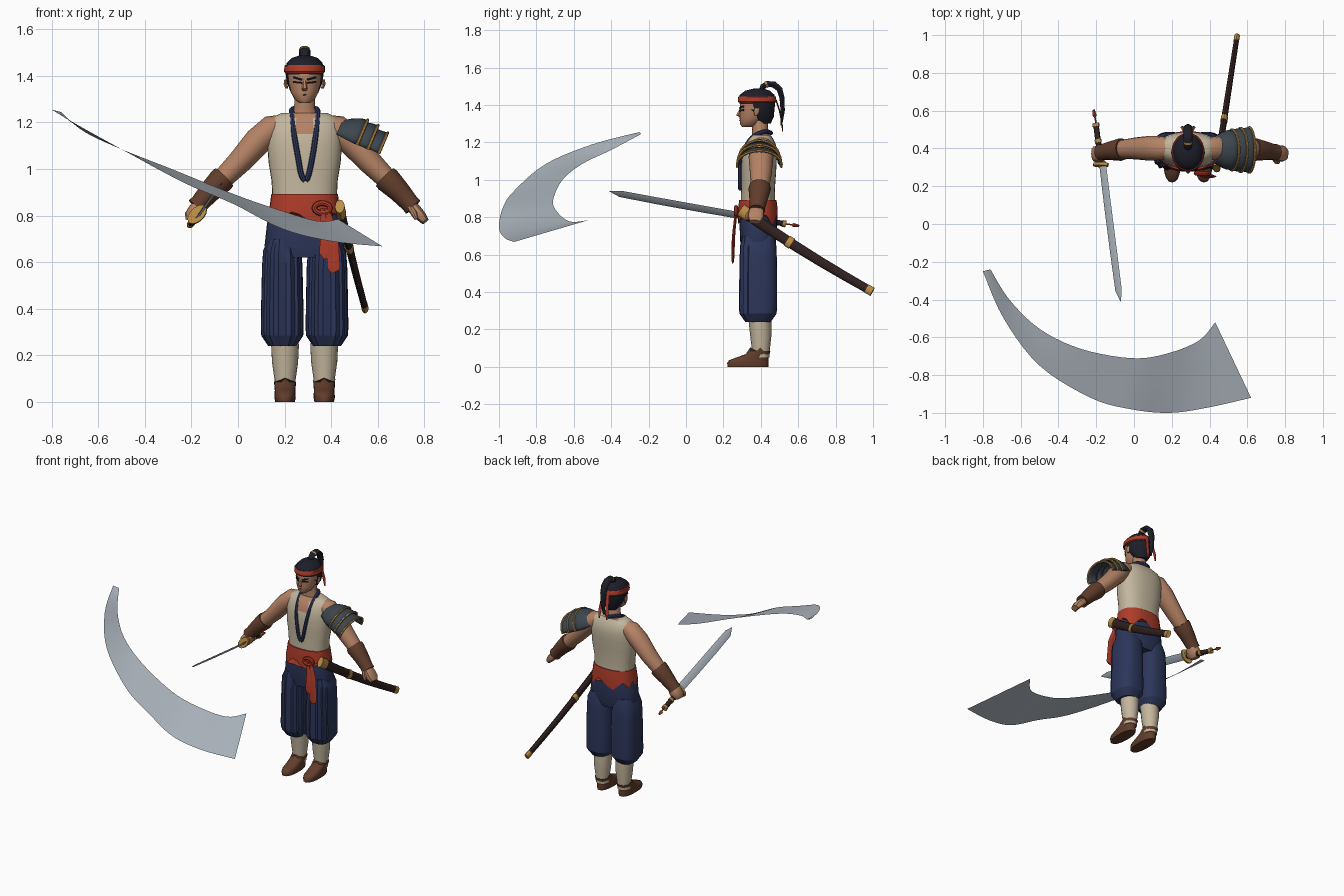
import bpy, bmesh, math
from mathutils import Vector as V

CX = 0.286  # body centre line


def mat(name, r, g, b):
    m = bpy.data.materials.new(name)
    m.diffuse_color = (r, g, b, 1)
    return m


SKIN = mat("skin", 0.46, 0.225, 0.13)
HAIR = mat("black_hair", 0.012, 0.013, 0.022)
RED = mat("red_cloth", 0.42, 0.045, 0.022)
CREAM = mat("cream_cloth", 0.55, 0.47, 0.34)
NAVY = mat("navy_cloth", 0.026, 0.037, 0.105)
LEATHER = mat("brown_leather", 0.12, 0.047, 0.025)
GOLD = mat("gold", 0.5, 0.27, 0.06)
STEEL = mat("steel", 0.44, 0.49, 0.54)
SLATE = mat("slate_armour", 0.045, 0.06, 0.075)
DARK = mat("dark_wood", 0.03, 0.015, 0.014)


def finish(name, bm, mats, rule=None, angle=40):
    bmesh.ops.recalc_face_normals(bm, faces=bm.faces)
    me = bpy.data.meshes.new(name)
    for m in mats:
        me.materials.append(m)
    for f in bm.faces:
        f.smooth = True
        if rule:
            f.material_index = rule(f.calc_center_median())
    bm.to_mesh(me)
    bm.free()
    me.set_sharp_from_angle(angle=math.radians(angle))
    ob = bpy.data.objects.new(name, me)
    bpy.context.collection.objects.link(ob)
    return ob


def sweep(name, mats, secs, n=16, ref=(1, 0, 0), flat=False, e=1.0, warp=None,
          rule=None, cut=None, closed=False, caps=True, angle=40):
    """Rings (x, y, z, radius along ref, radius across) joined along a path."""
    mats = mats if isinstance(mats, list) else [mats]
    bm = bmesh.new()
    P = [V(s[:3]) for s in secs]
    rings, K = [], len(secs)
    for k, s in enumerate(secs):
        a, b = (P[k - 1], P[(k + 1) % K]) if closed else (P[max(k - 1, 0)], P[min(k + 1, K - 1)])
        t = V((0, 0, 1)) if flat else (b - a).normalized()
        u = V(ref)
        u = (u - t * u.dot(t)).normalized()
        w = t.cross(u)
        ring = []
        for i in range(n):
            c, q = math.cos(math.tau * i / n), math.sin(math.tau * i / n)
            c, q = math.copysign(abs(c) ** e, c), math.copysign(abs(q) ** e, q)
            co = P[k] + u * c * s[3] + w * q * s[4]
            ring.append(bm.verts.new(warp(i, k, co) if warp else co))
        rings.append(ring)
    for k in range(K if closed else K - 1):
        A, B = rings[k], rings[(k + 1) % K]
        for i in range(n):
            j = (i + 1) % n
            bm.faces.new((A[i], A[j], B[j], B[i]))
    if caps and not closed:
        bm.faces.new(rings[0])
        bm.faces.new(rings[-1])
    if cut:
        bmesh.ops.delete(bm, geom=[f for f in bm.faces if cut(f.calc_center_median())], context='FACES')
    return finish(name, bm, mats, rule, angle)


def body(name, mats, rows, x=CX, **kw):
    """Horizontal loft from rows of (z, centre y, half width, half depth)."""
    return sweep(name, mats, [(x, cy, z, rx, ry) for z, cy, rx, ry in rows], flat=True, **kw)


def spline(pts, steps=5):
    pts = [V(p) for p in pts]
    out = []
    for i in range(len(pts) - 1):
        a, b, c, d = pts[max(i - 1, 0)], pts[i], pts[i + 1], pts[min(i + 2, len(pts) - 1)]
        for s in range(steps):
            t = s / steps
            out.append(0.5 * (2 * b + (c - a) * t + (2 * a - 5 * b + 4 * c - d) * t * t
                              + (3 * b - a - 3 * c + d) * t ** 3))
    return out + [pts[-1]]


def cord(name, m, pts, r, steps=4, n=8, **kw):
    return sweep(name, m, [(*p, r, r) for p in spline(pts, steps)], n=n, **kw)


# Sweeping slash trail, a single curved sheet
outer = spline([(-.80, -.25, 1.255), (-.69, -.5, 1.19), (-.5, -.75, 1.085), (-.23, -.92, .94), (-.02, -.98, .85),
                (.19, -1, .743), (.40, -.97, .69), (.62, -.92, .668)])
inner = spline([(-.76, -.24, 1.245), (-.66, -.4, 1.16), (-.5, -.555, 1.085), (-.285, -.66, 1.0), (-.02, -.71, .893),
                (.16, -.69, .83), (.34, -.62, .777), (.43, -.52, .785)])
bm = bmesh.new()
rows = [[bm.verts.new(o.lerp(q, t / 4)) for t in range(5)] for o, q in zip(outer, inner)]
for A, B in zip(rows, rows[1:]):
    for t in range(4):
        bm.faces.new((A[t], B[t], B[t + 1], A[t + 1]))
finish("slash_trail", bm, [STEEL])

# Torso with open neckline
body("vest", [CREAM, SKIN],
     [(.87, .385, .138, .093), (.95, .385, .142, .09), (1.03, .388, .155, .093), (1.1, .39, .16, .095),
      (1.15, .395, .16, .092), (1.19, .398, .155, .082), (1.22, .4, .14, .066), (1.24, .402, .10, .05)],
     n=32, e=.85,
     rule=lambda c: int(c.z > 1.15 and c.y < .4 and abs(c.x - CX) < .02 + (c.z - 1.15) * .45))
body("neck", SKIN, [(1.2, .402, .075, .05), (1.235, .4, .058, .046), (1.26, .397, .045, .043), (1.33, .392, .043, .043)])
cord("necklace", NAVY, [(CX, .455, 1.25), (CX - .05, .42, 1.258), (CX - .053, .352, 1.225), (CX - .045, .308, 1.15),
                        (CX - .03, .292, 1.06), (CX - .012, .29, .97), (CX + .012, .29, .96),
                        (CX + .035, .29, 1.06), (CX + .048, .308, 1.15), (CX + .056, .352, 1.225),
                        (CX + .05, .42, 1.258), (CX, .455, 1.25)], .012)

# Trousers: hips and pleated legs
body("trouser_hips", NAVY, [(.62, .385, .15, .085), (.67, .386, .172, .096), (.76, .386, .162, .1), (.88, .385, .142, .097)],
     n=28, e=.85)


def pleat(i, k, co):
    if i % 2 and i > 15 and 0 < k < 6:
        co.y += .012
    return co


for s, side in ((-1, "right"), (1, "left")):
    x = CX + s * .096
    body("trouser_leg_" + side, NAVY,
         [(.24, .385, .06, .068), (.285, .385, .09, .1), (.32, .385, .092, .102), (.45, .386, .09, .102),
          (.58, .386, .087, .1), (.65, .386, .082, .097), (.70, .386, .06, .085)], x, n=30, e=.75, warp=pleat, angle=25)
    x = CX + s * .084
    body("sock_" + side, CREAM, [(.05, .4, .044, .046), (.1, .4, .046, .049), (.17, .4, .056, .057), (.25, .395, .06, .061)], x)
    body("shoe_" + side, LEATHER,
         [(0, .331, .042, .109), (.02, .331, .046, .111), (.035, .335, .045, .106), (.05, .355, .044, .087),
          (.068, .383, .046, .064), (.085, .397, .048, .054)], x, n=20, e=.85,
         warp=lambda i, k, co: co + V((0, 0, .018 if k == 5 and i in (0, 10, 15) else 0)))

# Sash with ragged lower edge, knot and hanging ends
body("sash", RED, [(.79, .384, .158, .107), (.84, .384, .15, .107), (.893, .384, .143, .1)], n=30, e=.85,
     warp=lambda i, k, co: co + V((0, 0, .028 * math.sin(i * math.tau / 5) if k == 0 else 0)))
sweep("sash_knot", RED, [(.362 + .034 * math.cos(a), .268, .832 + .022 * math.sin(a), .012, .012)
                         for a in [math.tau * i / 14 for i in range(14)]], n=8, ref=(0, 1, 0), closed=True)
for dx, zb in ((0, .62), (.032, .56)):
    sweep("sash_end", RED, [(.365 + dx * .4, .268, .83, .014, .007), (.375 + dx, .256, .72, .023, .008),
                            (.378 + dx, .25, zb + .02, .028, .008), (.388 + dx, .25, zb, .02, .005)], n=4, e=.6)

# Arms, bracers and hands
for s, side in ((-1, "right"), (1, "left")):
    def along(rows):
        return [(CX + s * d, y, z, a, b) for d, y, z, a, b in rows]
    sweep("arm_" + side, SKIN, along([(.09, .402, 1.2, .045, .035), (.135, .402, 1.18, .062, .056), (.2, .401, 1.12, .066, .06),
                                      (.28, .4, 1.03, .058, .052), (.36, .395, .95, .048, .044),
                                      (.455, .38, .845, .034, .032)]), ref=(0, 1, 0))
    sweep("bracer_" + side, LEATHER, along([(.345, .396, .965, .057, .054), (.358, .394, .952, .06, .056), (.41, .388, .9, .05, .047),
                                            (.452, .381, .852, .042, .04), (.466, .379, .837, .044, .042)]), ref=(0, 1, 0))
    if s == 1:
        sweep("hand_left", SKIN, along([(.445, .38, .85, .03, .024), (.475, .376, .825, .042, .026),
                                        (.5, .372, .797, .043, .023), (.518, .368, .775, .03, .017)]), ref=(0, 1, 0), n=12, e=.7)
        sweep("thumb", SKIN, along([(.455, .35, .835, .014, .014), (.47, .33, .808, .014, .014),
                                    (.48, .326, .785, .008, .008)]), ref=(0, 1, 0), n=8)
    else:
        sweep("fist_right", SKIN, along([(.44, .38, .86, .028, .025), (.462, .375, .825, .043, .036),
                                         (.48, .37, .795, .044, .037), (.488, .37, .775, .03, .026)]), ref=(0, 1, 0), n=12, e=.7)

# Shoulder guard: three overlapping arched plates with gold edges
ax, up = V((.92, 0, -.39)), V((.39, 0, .92))
for k, (d0, d1, h0, h1, w0, w1) in enumerate(((-.015, .085, .055, .1, .07, .108), (.07, .135, .085, .096, .1, .116),
                                             (.12, .185, .078, .082, .105, .12))):
    bm = bmesh.new()
    arcs = []
    for t in (0, .35, .7, 1):
        d, h, w = d0 + (d1 - d0) * t, h0 + (h1 - h0) * math.sin(t * 1.57), w0 + (w1 - w0) * math.sin(t * 1.57)
        C = V((.44, .392, 1.152)) + ax * d
        arcs.append([C + up * h * math.cos(a) + V((0, w * math.sin(a), 0))
                     for a in [math.radians(-100 + 12.5 * i) for i in range(17)]])
    vs = [[bm.verts.new(p) for p in arc] for arc in arcs]
    for A, B in zip(vs, vs[1:]):
        for i in range(16):
            bm.faces.new((A[i], A[i + 1], B[i + 1], B[i]))
    if k == 0:
        bm.faces.new(vs[0])
    ob = finish("shoulder_plate", bm, [SLATE])
    ob.modifiers.new("thickness", 'SOLIDIFY').thickness = .008
    cord("shoulder_trim", GOLD, arcs[-1], .0065, 1, 6, ref=ax)

# Head and face
body("head", SKIN, [(1.283, .333, .022, .034), (1.297, .34, .042, .05), (1.33, .354, .06, .067), (1.38, .37, .07, .082),
                    (1.42, .375, .075, .088), (1.455, .38, .068, .08), (1.475, .38, .04, .05)], n=24)
body("hair", HAIR, [(1.30, .422, .036, .03), (1.335, .405, .062, .064), (1.375, .388, .077, .085), (1.405, .382, .081, .094),
                    (1.43, .38, .083, .099), (1.455, .38, .077, .092), (1.477, .383, .055, .066), (1.488, .388, .022, .026)],
     n=24, cut=lambda c: c.z < 1.40 and c.y < .365)
body("headband", RED, [(1.413, .38, .084, .099), (1.418, .38, .088, .103), (1.442, .38, .087, .102), (1.447, .38, .082, .098)], n=24)
sweep("nose", SKIN, [(CX, .296, 1.385, .007, .008), (CX, .279, 1.345, .012, .013), (CX, .293, 1.335, .01, .006)], n=6, flat=True)
sweep("mouth", LEATHER, [(CX - .018, .299, 1.317, .004, .003), (CX, .288, 1.319, .004, .004), (CX + .018, .299, 1.317, .004, .003)],
      n=4, ref=(0, 1, 0))
for s in (-1, 1):
    def band(name, m, z0, z1, r):
        sweep(name, m, [(CX + s * .012, .287, z0, .004, r), (CX + s * .03, .294, (z0 + z1) / 2, .004, r),
                        (CX + s * .048, .309, z1, .004, r)], n=6, ref=(0, 1, 0))
    band("eyebrow", HAIR, 1.384, 1.394, .006)
    band("eye", HAIR, 1.370, 1.374, .005)
    sweep("ear", SKIN, [(CX + s * .076, .375, 1.345, .006, .008), (CX + s * .082, .378, 1.365, .008, .016),
                        (CX + s * .082, .38, 1.385, .005, .012)], n=8, flat=True)
    sweep("headband_tail", RED, [(CX + s * .012, .482, 1.425, .012, .004), (CX + s * .02, .50, 1.37, .013, .004),
                                 (CX + s * .028, .512, 1.31, .012, .004), (CX + s * .03, .517, 1.26, .005, .003)], n=4)

# Ponytail and its tie
sweep("ponytail", HAIR, [(CX, .405, 1.47, .022, .02), (CX, .412, 1.5, .02, .016), (CX, .435, 1.513, .023, .016),
                         (CX, .47, 1.51, .025, .018), (CX, .5, 1.485, .024, .017), (CX, .513, 1.44, .023, .014),
                         (CX, .517, 1.37, .018, .012), (CX, .51, 1.29, .004, .004)], n=10)
sweep("hair_tie", GOLD, [(CX, .426, 1.508, .024, .019), (CX, .436, 1.513, .024, .019)], n=10)

# Held sword: blade, guard, grip, tassel
D = (1, 0, 1)
sweep("blade", STEEL, [(-.168, .33, .802, .025, .006), (-.14, .1, .842, .026, .006), (-.108, -.15, .887, .026, .006),
                       (-.082, -.35, .925, .024, .005), (-.07, -.41, .94, .002, .001)], n=4, ref=D)
sweep("guard", GOLD, [(-.174, .322, .803, .05, .03), (-.176, .306, .806, .05, .03)], n=14, ref=D)
sweep("grip", DARK, [(-.174, .32, .803, .017, .013), (-.2, .515, .767, .016, .013)], n=10, ref=D)
for y in (.335, .43, .515):
    f = (y - .32) / .2
    sweep("grip_ring", GOLD, [(-.174 - .027 * f, y, .803 - .037 * f, .02, .016),
                              (-.176 - .027 * f, y + .018, .8 - .037 * f, .02, .016)], n=10, ref=D)
sweep("tassel", RED, [(-.2, .53, .765, .004, .004), (-.207, .565, .76, .004, .004), (-.209, .575, .758, .012, .011),
                      (-.213, .605, .754, .006, .005)], n=8, ref=D)

# Scabbard at the left hip with gold fittings
A, B = V((.438, .30, .835)), V((.545, .99, .405))
for name, m, t0, t1, g in (("scabbard", DARK, 0, 1, 1), ("scabbard_mouth", GOLD, -.01, .06, 1.15),
                           ("scabbard_band", GOLD, .35, .385, 1.15), ("scabbard_tip", GOLD, .965, 1.01, 1.08)):
    secs = []
    for j in range(6):
        t = t0 + (t1 - t0) * j / 5
        p = A.lerp(B, t) - V((0, 0, .012 * math.sin(math.pi * t)))
        r = g * (1 - .25 * t)
        secs.append((*p, .018 * r, .03 * r))
    sweep(name, m, secs, n=12)
